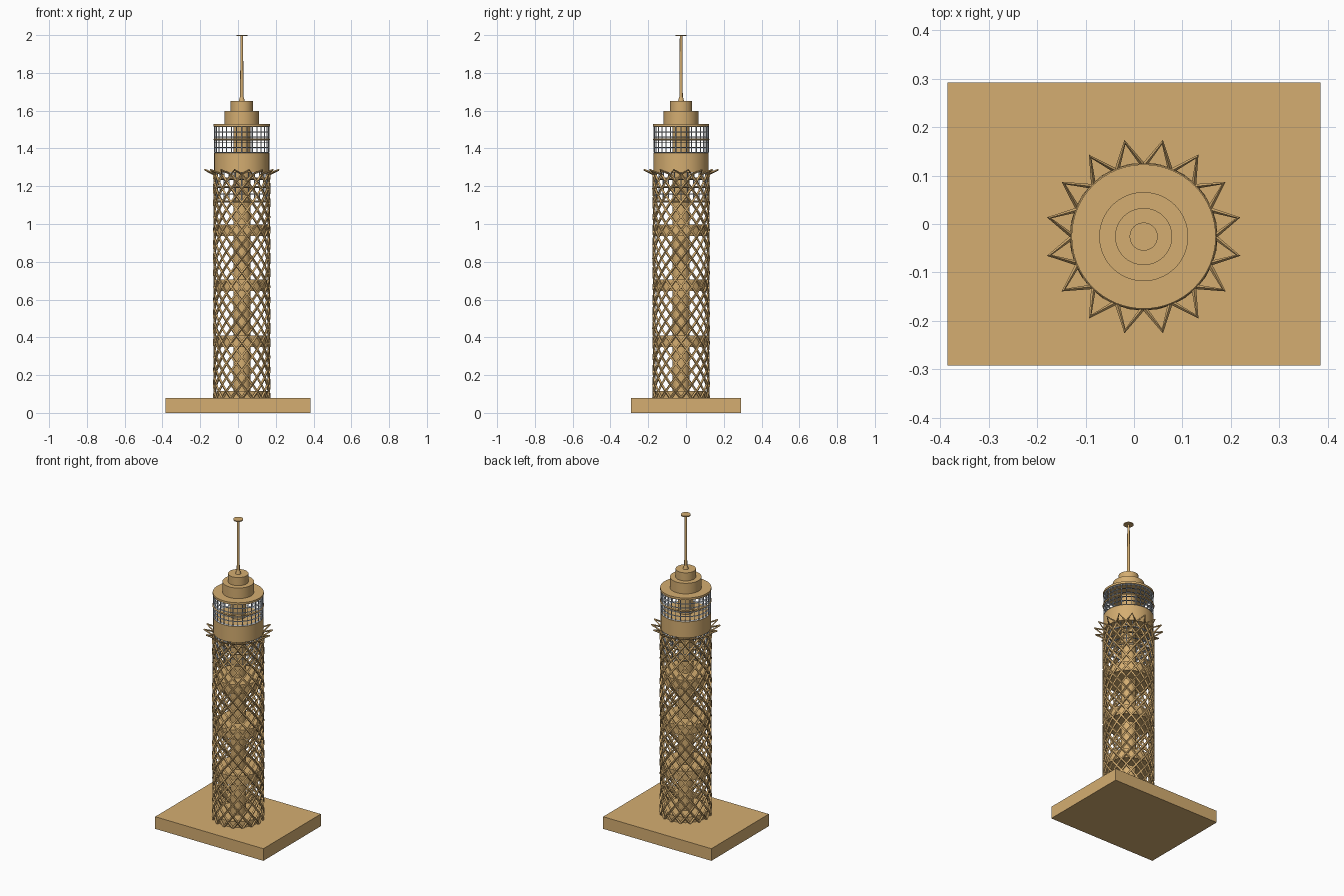
import bpy
from math import sin, cos, pi

cube = bpy.data.objects.get("Cube")
if cube:
    bpy.data.objects.remove(cube, do_unlink=True)

AX, AY = 0.02, -0.026       # tower axis
R = 0.146                   # lattice radius
BASE, CROWN = 0.077, 1.262  # lattice bottom and top
SIDES, ROWS = 16, 16        # diamonds around and up


def material(name, rgb):
    m = bpy.data.materials.new(name)
    m.use_nodes = True
    m.diffuse_color = (*rgb, 1)
    m.node_tree.nodes["Principled BSDF"].inputs["Base Color"].default_value = (*rgb, 1)
    return m


tan = material("sandy tan", (0.66, 0.42, 0.165))
grey = material("pale blue grey", (0.56, 0.62, 0.69))


def drum(name, z0, z1, r0, r1=None):
    bpy.ops.mesh.primitive_cone_add(vertices=64, radius1=r0, radius2=r0 if r1 is None else r1,
                                    depth=z1 - z0, location=(AX, AY, (z0 + z1) / 2))
    ob = bpy.context.object
    ob.name = name
    ob.data.materials.append(tan)
    bpy.ops.object.shade_smooth_by_angle()


def hoop(name, r, z, half_width, half_height, mat):
    """Flat ring around the tower axis."""
    bpy.ops.mesh.primitive_torus_add(major_segments=64, minor_segments=4, major_radius=r,
                                     minor_radius=half_width, location=(AX, AY, z))
    ob = bpy.context.object
    ob.name = name
    ob.scale.z = half_height / half_width
    ob.data.materials.append(mat)


def polar(r, a, z):
    return (AX + r * cos(a), AY + r * sin(a), z)


def bars(name, paths, thick, mat=tan):
    """Sweep a thin square rod along each path and keep the result as one mesh."""
    curve = bpy.data.curves.new(name, "CURVE")
    curve.dimensions = "3D"
    curve.bevel_depth = thick
    curve.bevel_resolution = 0
    curve.use_fill_caps = True
    for pts in paths:
        s = curve.splines.new("POLY")
        s.use_smooth = False
        s.points.add(len(pts) - 1)
        for p, co in zip(s.points, pts):
            p.co = (*co, 1)
    tmp = bpy.data.objects.new(name + "_path", curve)
    bpy.context.collection.objects.link(tmp)
    bpy.context.view_layer.update()
    mesh = bpy.data.meshes.new_from_object(tmp.evaluated_get(bpy.context.evaluated_depsgraph_get()))
    bpy.data.objects.remove(tmp, do_unlink=True)
    mesh.materials.clear()
    mesh.materials.append(mat)
    bpy.context.collection.objects.link(bpy.data.objects.new(name, mesh))


def cage(name, r, z0, z1, count, levels):
    posts = [[polar(r, 2 * pi * i / count, z) for z in (z0, z1)] for i in range(count)]
    bars(name + "_posts", posts, 0.003, grey)
    for i in range(levels + 1):
        hoop(f"{name}_hoop_{i + 1}", r - 0.004, z0 + (z1 - z0) * i / levels, 0.007, 0.002, grey)


# Plinth
bpy.ops.mesh.primitive_cube_add(size=1, location=(0, 0, 0.039))
plinth = bpy.context.object
plinth.name = "plinth"
plinth.scale = (0.77, 0.584, 0.078)
plinth.data.materials.append(tan)

# Central shaft and floors
drum("central_shaft", 0.07, 1.52, 0.045)
drum("ground_floor", 0.075, 0.115, 0.135)
for i, z in enumerate((0.35, 0.645, 0.937)):
    drum(f"floor_{i + 1}", z, z + 0.06, 0.138)

# Diamond lattice from two families of helices
step = pi / SIDES
rise = (CROWN - BASE) / (2 * ROWS)
helices = [[polar(R, 2 * step * k + turn * step * j, BASE + rise * j) for j in range(2 * ROWS + 1)]
           for k in range(SIDES) for turn in (-1, 1)]
bars("lattice", helices, 0.007)

# Flared spikes around the crown
spikes = [[polar(R, step * (2 * k), CROWN), polar(0.199, step * (2 * k + 1), 1.287),
           polar(R, step * (2 * k + 2), CROWN)] for k in range(SIDES)]
bars("crown_spikes", spikes, 0.005)

# Lower gallery behind the lattice
for i, z in enumerate((1.12, 1.195, 1.24)):
    hoop(f"lower_gallery_ring_{i + 1}", 0.14, z, 0.005, 0.005, tan)
cage("lower_gallery_cage", 0.134, 1.12, 1.275, 24, 4)

# Observation deck
drum("deck_drum", 1.272, 1.375, 0.146)
cage("deck_cage", 0.144, 1.378, 1.515, 32, 5)
hoop("deck_rail", 0.146, 1.447, 0.005, 0.005, tan)
drum("deck_roof", 1.517, 1.53, 0.149)

# Stepped top and mast
drum("upper_tier", 1.53, 1.598, 0.092)
drum("top_tier", 1.598, 1.65, 0.059)
drum("mast_foot", 1.65, 1.672, 0.016, 0.01)
drum("mast", 1.66, 1.996, 0.009, 0.007)
drum("mast_cap", 1.994, 2.0, 0.029)
